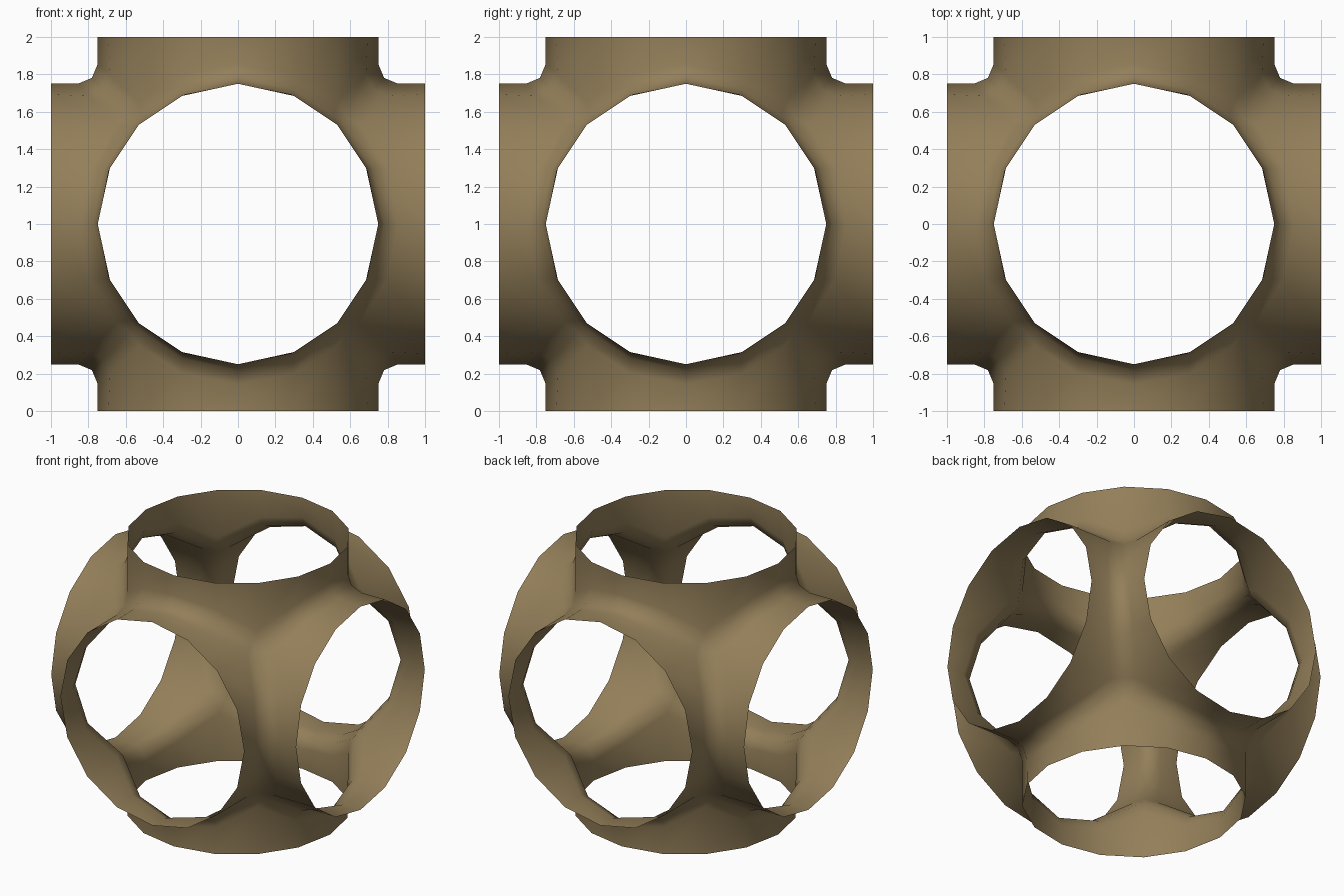
import bpy, bmesh, math
from mathutils import Vector

if "Cube" in bpy.data.objects:
    bpy.data.objects.remove(bpy.data.objects["Cube"])

R, N = 0.75, 16          # tube radius and sides
mat = bpy.data.materials.new("tan brown")
mat.diffuse_color = (0.29, 0.21, 0.10, 1)
mat.use_nodes = True
mat.node_tree.nodes["Principled BSDF"].inputs["Base Color"].default_value = mat.diffuse_color

bm = bmesh.new()

# Six open tubes, each starting at the seam shared with its neighbours
for axis in range(3):
    for sign in (1, -1):
        def place(u, v, w):
            p = [0, 0, 0]
            p[axis], p[(axis + 1) % 3], p[(axis + 2) % 3] = w * sign, u, v
            return bm.verts.new(p)
        seam, rim = [], []
        for k in range(N):
            a = 2 * math.pi * k / N
            u, v = R * math.cos(a), R * math.sin(a)
            seam.append(place(u, v, max(abs(u), abs(v))))
            rim.append(place(u, v, 1))
        for k in range(N):
            j = (k + 1) % N
            quad = [seam[k], seam[j], rim[j], rim[k]]
            bm.faces.new(quad if sign > 0 else quad[::-1])
bmesh.ops.remove_doubles(bm, verts=bm.verts, dist=1e-4)

# Round the seams between tubes
seams = [e for e in bm.edges
         if all(max(abs(c) for c in v.co) < 0.99 for v in e.verts)]
bmesh.ops.bevel(bm, geom=seams, offset=0.104, offset_type='OFFSET',
                segments=2, profile=0.5, affect='EDGES', clamp_overlap=False)

# Stand on the ground, smooth everywhere
bmesh.ops.translate(bm, verts=bm.verts, vec=Vector((0, 0, 1)))
for f in bm.faces:
    f.smooth = True
mesh = bpy.data.meshes.new("six_way_pipe_junction")
bm.to_mesh(mesh)
bm.free()
mesh.materials.append(mat)
obj = bpy.data.objects.new("six_way_pipe_junction", mesh)
bpy.context.collection.objects.link(obj)
